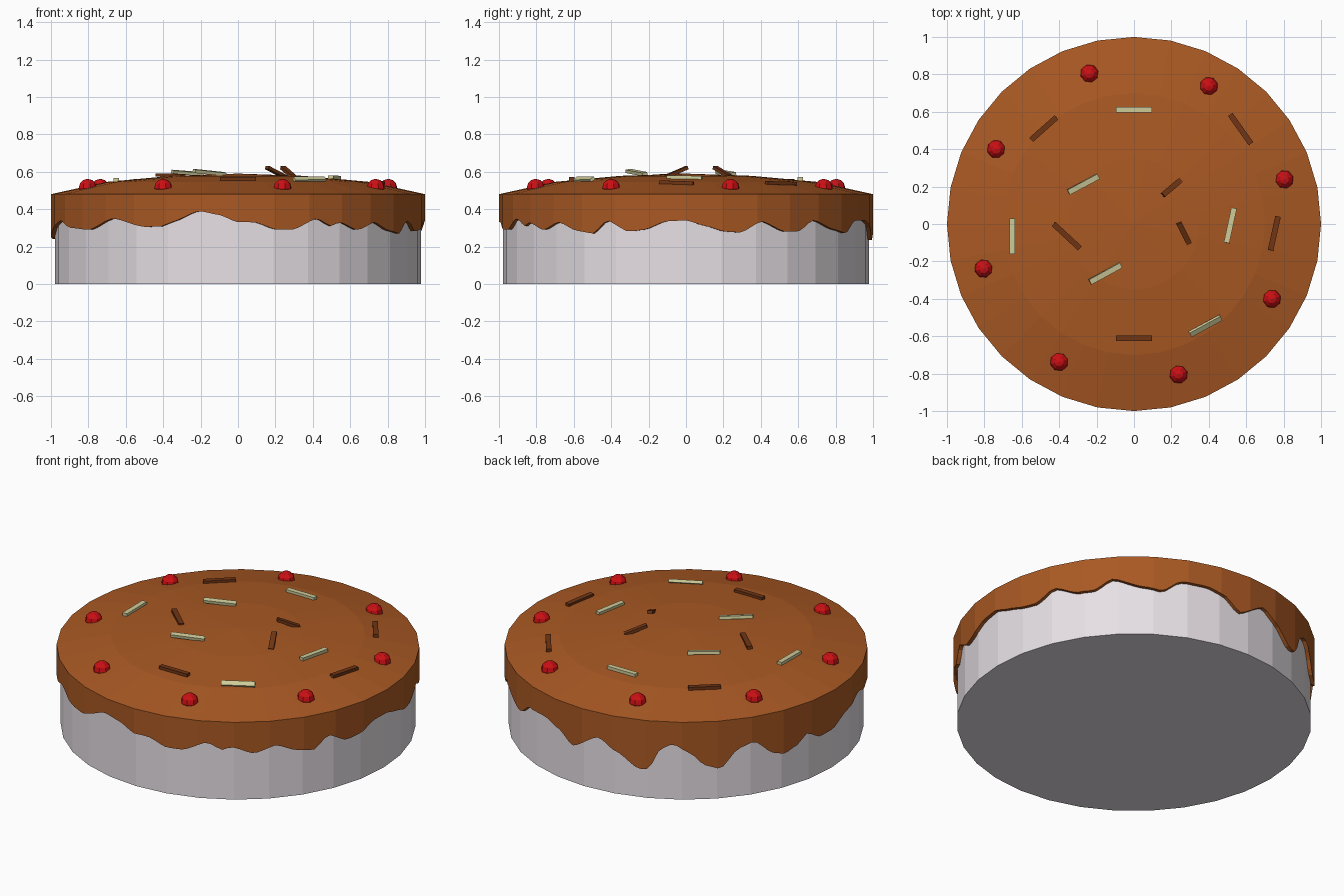
import bpy, bmesh
from math import cos, sin, pi, radians
from mathutils import Vector, Matrix

if "Cube" in bpy.data.objects:
    bpy.data.objects.remove(bpy.data.objects["Cube"])


def material(name, rgb):
    m = bpy.data.materials.new(name)
    m.diffuse_color = (*rgb, 1)
    m.use_nodes = True
    m.node_tree.nodes["Principled BSDF"].inputs["Base Color"].default_value = m.diffuse_color
    return m


def make(name, bm, mat):
    bmesh.ops.recalc_face_normals(bm, faces=bm.faces[:])
    me = bpy.data.meshes.new(name)
    bm.to_mesh(me)
    bm.free()
    me.materials.append(mat)
    ob = bpy.data.objects.new(name, me)
    bpy.context.collection.objects.link(ob)
    return ob


sponge = material("sponge", (0.80, 0.75, 0.79))
icing = material("icing", (0.40, 0.10, 0.017))
cherry = material("cherry", (0.60, 0.005, 0.007))
pale = material("pale_sprinkle", (0.62, 0.60, 0.32))
dark = material("dark_sprinkle", (0.16, 0.035, 0.007))

# Cake body: 32-sided cylinder
bm = bmesh.new()
bmesh.ops.create_cone(bm, cap_ends=True, segments=32, radius1=0.978, radius2=0.978, depth=0.47,
                      matrix=Matrix.Translation((0, 0, 0.235)) @ Matrix.Rotation(pi / 32 * 0, 4, 'Z'))
make("cake_body", bm, sponge)

# Icing drip edge: angle in degrees, height of lower edge
DRIPS = [(0, .34), (6, .31), (12, .28), (17, .275), (24, .335), (32, .28), (37, .28), (43, .34),
         (53, .29), (59, .27), (65, .34), (74, .34), (80, .31), (86, .235), (96, .33), (102, .27),
         (110, .18), (113, .185), (117, .315), (121, .345), (126, .295), (131, .215), (136, .19),
         (142, .30), (147, .33), (154, .235), (158, .215), (163, .242), (167, .293), (173, .24),
         (178, .245), (188, .30), (198, .34), (206, .30), (217, .29), (228, .35), (240, .305),
         (246, .308), (249, .33), (258, .39), (264, .37), (270, .33), (275, .33), (282, .29),
         (287, .29), (295, .35), (300, .31), (303, .33), (310, .288), (317, .33), (324, .285),
         (330, .27), (335, .34), (342, .28), (347, .29), (354, .335), (360, .34)]
DOME = [(0, .59), (.35, .578), (.7, .546), (1, .48)]


def drip(a):
    for (a0, z0), (a1, z1) in zip(DRIPS, DRIPS[1:]):
        if a0 <= a <= a1:
            t = (a - a0) / (a1 - a0)
            t = 0.5 * t + 0.5 * t * t * (3 - 2 * t)
            return z0 + (z1 - z0) * t


def dome(r):
    for (r0, z0), (r1, z1) in zip(DOME, DOME[1:]):
        if r <= r1:
            return z0 + (z1 - z0) * (r - r0) / (r1 - r0)


# Icing shell: domed top, wall, ragged lower lip and inner wall, on a 32-sided outline
N, SUB = 32, 6
bm = bmesh.new()
rings = [[] for _ in range(6)]
for i in range(N * SUB):
    k, f = divmod(i, SUB)
    p = Vector((cos(2 * pi * k / N), sin(2 * pi * k / N), 0))
    q = Vector((cos(2 * pi * (k + 1) / N), sin(2 * pi * (k + 1) / N), 0))
    d = p.lerp(q, f / SUB)
    low = drip(360 * i / (N * SUB))
    levels = [(.35, .578), (.7, .546), (1, .48), (1, low), (.979, low), (.979, .46)]
    for ring, (r, z) in zip(rings, levels):
        ring.append(bm.verts.new((d.x * r, d.y * r, z)))
centre = bm.verts.new((0, 0, .59))
for i in range(N * SUB):
    j = (i + 1) % (N * SUB)
    bm.faces.new((centre, rings[0][i], rings[0][j]))
    for a, b in zip(rings, rings[1:]):
        bm.faces.new((a[i], b[i], b[j], a[j]))
make("icing", bm, icing)

# Ring of eight cherries
for i in range(8):
    a = radians(16.5 + 45 * i)
    bm = bmesh.new()
    bmesh.ops.create_uvsphere(bm, u_segments=8, v_segments=6, radius=0.05,
                              matrix=Matrix.Translation((.838 * cos(a), .838 * sin(a), .512))
                              @ Matrix.Rotation(a, 4, 'Z'))
    make(f"cherry_{i + 1}", bm, cherry)


# Sprinkles: thin bars between two end points; lift raises each end above the icing
def sprinkle(name, x0, y0, x1, y1, mat, lift0=.008, lift1=.008, roll=0):
    a = Vector((x0, y0, dome(Vector((x0, y0)).length) + lift0))
    b = Vector((x1, y1, dome(Vector((x1, y1)).length) + lift1))
    rot = (b - a).to_track_quat('X', 'Z').to_matrix().to_4x4()
    bm = bmesh.new()
    bmesh.ops.create_cube(bm, size=1, matrix=Matrix.Translation((a + b) / 2) @ rot
                          @ Matrix.Rotation(radians(roll), 4, 'X')
                          @ Matrix.Diagonal(((b - a).length, .03, .018, 1)))
    make(name, bm, mat)


PALE = [(-.095, .61, .095, .61), (-.65, .03, -.65, -.16), (.535, .085, .495, -.10),
        (.30, -.59, .465, -.50, .008, .012, 35), (-.35, .17, -.19, .255, .025, .008, 10),
        (-.235, -.31, -.07, -.22, .03, .005, 10)]
DARK = [(-.55, .45, -.415, .57), (.515, .585, .625, .43), (.77, .04, .73, -.14),
        (-.095, -.61, .095, -.61), (-.43, 0, -.29, -.13, .012, 0),
        (.155, .155, .25, .235, .04, -.005), (.24, .005, .295, -.105, .04, -.005)]
for label, items, mat in (("pale", PALE, pale), ("dark", DARK, dark)):
    for i, (x0, y0, x1, y1, *rest) in enumerate(items):
        sprinkle(f"{label}_sprinkle_{i + 1}", x0, y0, x1, y1, mat, *rest)
